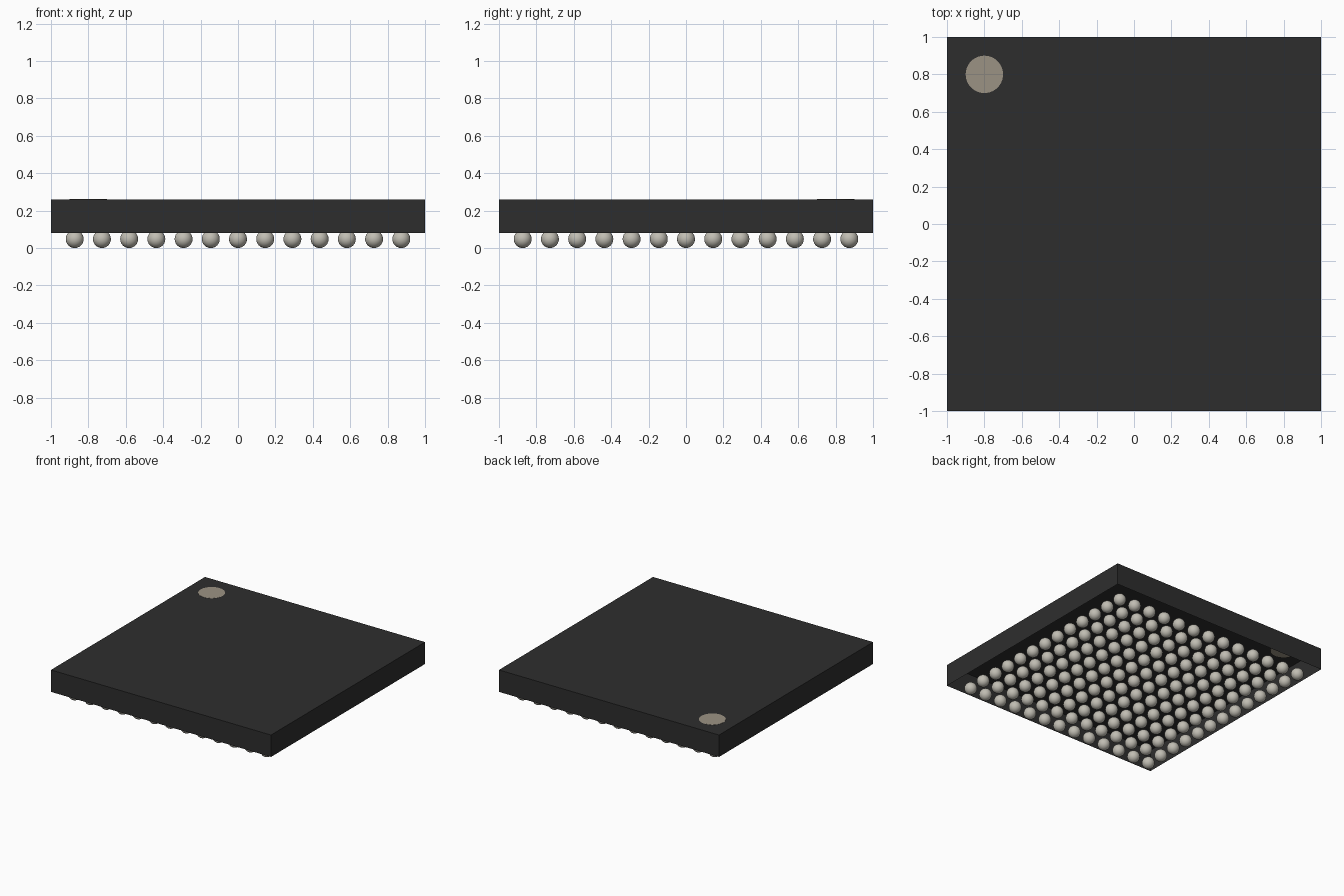
import bpy, bmesh

cube = bpy.data.objects.get("Cube")
if cube:
    bpy.data.objects.remove(cube, do_unlink=True)


def material(name, rgb):
    mat = bpy.data.materials.new(name)
    mat.use_nodes = True
    mat.diffuse_color = (*rgb, 1)
    bsdf = next(n for n in mat.node_tree.nodes if n.type == "BSDF_PRINCIPLED")
    bsdf.inputs["Base Color"].default_value = (*rgb, 1)
    return mat


charcoal = material("charcoal plastic", (0.027, 0.027, 0.027))
tan = material("warm grey marker", (0.33, 0.29, 0.23))
solder = material("solder grey", (0.53, 0.51, 0.45))

BOTTOM, TOP = 0.08, 0.26
COUNT, PITCH, RADIUS = 13, 0.1455, 0.048

# Package body: a thin-walled square shell, open underneath
bpy.ops.mesh.primitive_cube_add(size=2, location=(0, 0, (BOTTOM + TOP) / 2))
body = bpy.context.object
body.name = "package_body"
body.scale.z = (TOP - BOTTOM) / 2
bm = bmesh.new()
bm.from_mesh(body.data)
under = [f for f in bm.faces if f.normal.z < -0.5]
bmesh.ops.delete(bm, geom=under, context="FACES_ONLY")
bm.to_mesh(body.data)
bm.free()
body.data.materials.append(charcoal)

# Round corner marker set through the top
bpy.ops.mesh.primitive_cylinder_add(vertices=48, radius=0.1, depth=0.009,
                                    location=(-0.8, 0.8, TOP - 0.0035))
marker = bpy.context.object
marker.name = "corner_marker"
marker.data.materials.append(tan)
bpy.ops.object.shade_smooth_by_angle()

# Solder balls: one sphere repeated in a square grid
start = -PITCH * (COUNT - 1) / 2
bpy.ops.mesh.primitive_uv_sphere_add(segments=24, ring_count=12, radius=RADIUS,
                                     location=(start, start, RADIUS))
balls = bpy.context.object
balls.name = "solder_balls"
balls.data.materials.append(solder)
bpy.ops.object.shade_smooth()
for name, offset in (("columns", (PITCH, 0, 0)), ("rows", (0, PITCH, 0))):
    array = balls.modifiers.new(name, "ARRAY")
    array.count = COUNT
    array.use_relative_offset = False
    array.use_constant_offset = True
    array.constant_offset_displace = offset
